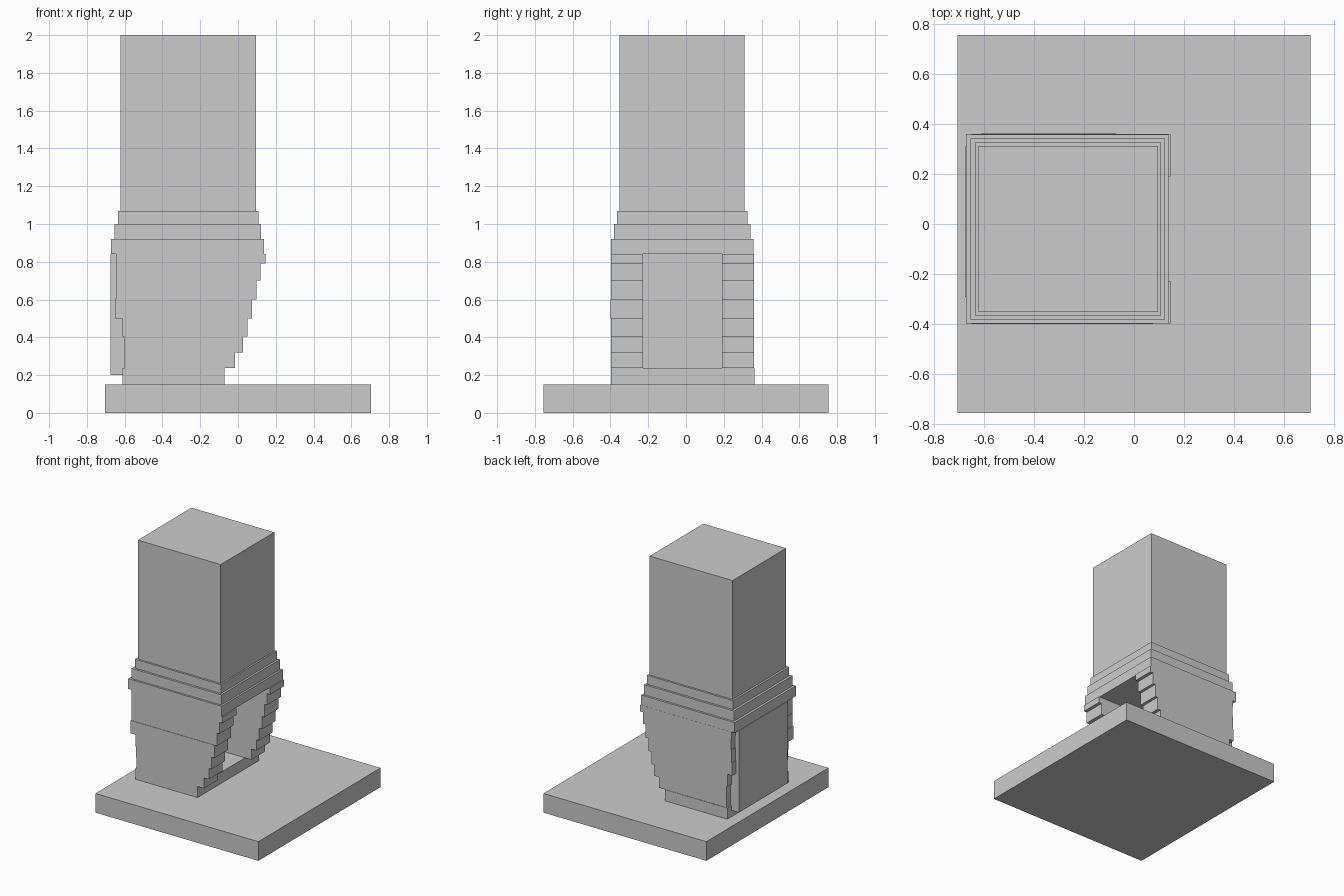
import bpy


def box(name, x, y, z):
    """Box from (min, max) ranges on each axis."""
    bpy.ops.mesh.primitive_cube_add(
        size=1, location=[(a + b) / 2 for a, b in (x, y, z)])
    ob = bpy.context.object
    ob.name = name
    ob.scale = [b - a for a, b in (x, y, z)]
    bpy.ops.object.transform_apply(location=False, rotation=False, scale=True)
    return ob


# Ground slab
box("base_slab", (-0.705, 0.705), (-0.755, 0.755), (0, 0.15))

# Chimney shaft and the stepped collar under it
box("chimney_shaft", (-0.621, 0.096), (-0.351, 0.311), (1.07, 2.0))
collar = [
    ((-0.636, 0.108), (-0.366, 0.326), (1.0, 1.07)),
    ((-0.654, 0.123), (-0.382, 0.342), (0.92, 1.0)),
    ((-0.672, 0.137), (-0.397, 0.358), (0.84, 0.92)),
]
for i, (x, y, z) in enumerate(collar):
    box(f"collar_step_{i + 1}", x, y, z)

# Hearth sill joining the two side walls
box("hearth_sill", (-0.611, -0.072), (-0.397, 0.362), (0.15, 0.237))

# Corbelled side walls: (back x, front x, bottom z, top z) of each course
courses = [
    (-0.600, -0.016, 0.237, 0.32),
    (-0.603, 0.027, 0.32, 0.405),
    (-0.611, 0.049, 0.405, 0.50),
    (-0.650, 0.075, 0.50, 0.60),
    (-0.645, 0.097, 0.60, 0.70),
    (-0.642, 0.119, 0.70, 0.79),
    (-0.645, 0.145, 0.79, 0.84),
]
for i, (x0, x1, z0, z1) in enumerate(courses):
    bulge = 0.003 if z0 == 0.50 else 0
    box(f"front_wall_course_{i + 1}", (x0, x1), (-0.397 - bulge, -0.228), (z0, z1))
    box(f"back_wall_course_{i + 1}", (x0, x1), (0.19, 0.359), (z0, z1))

# Panel closing the rear of the firebox
box("firebox_back_panel", (-0.676, -0.58), (-0.292, 0.31), (0.2, 0.84))
